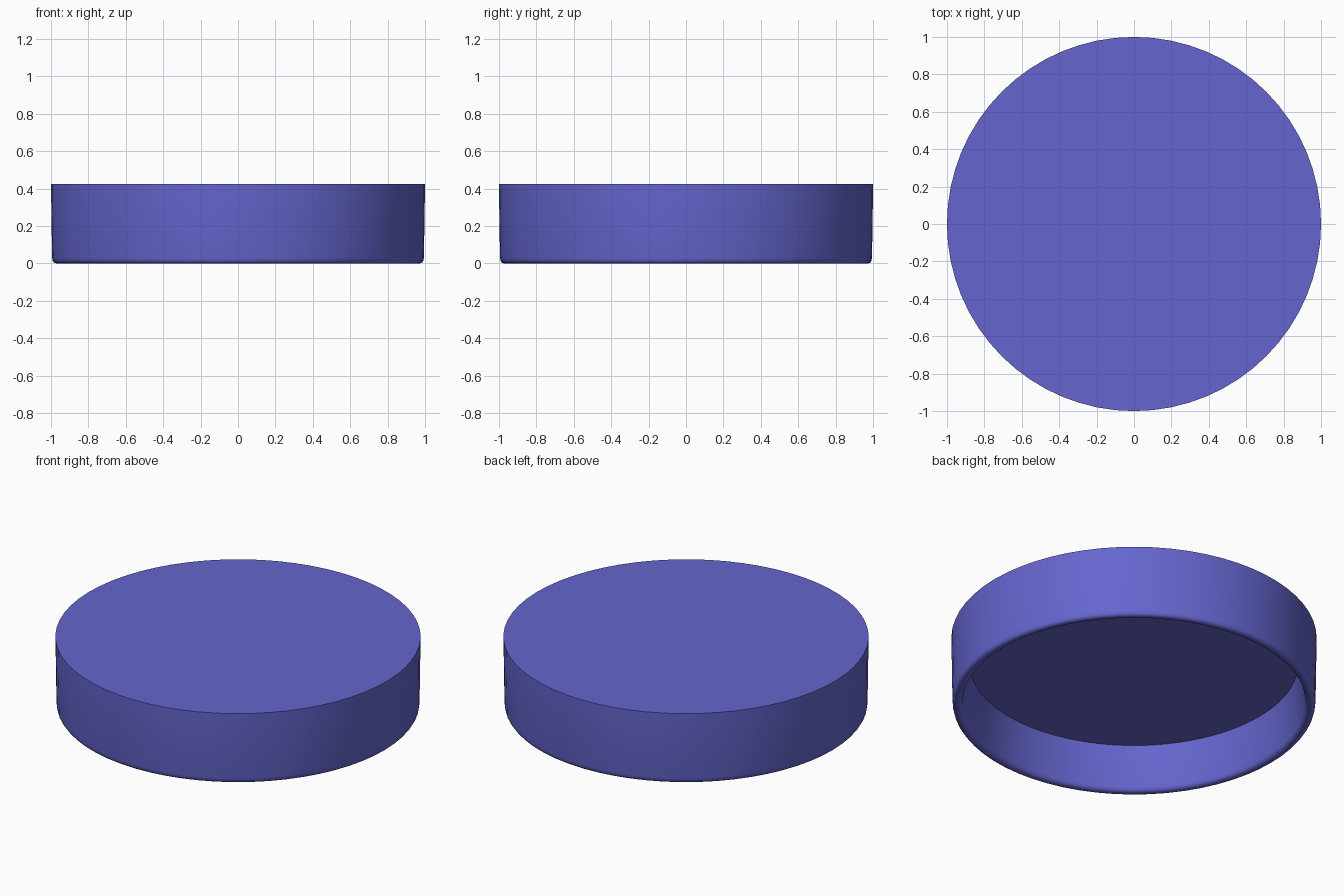
import bpy, bmesh, math

if "Cube" in bpy.data.objects:
    bpy.data.objects.remove(bpy.data.objects["Cube"])

SEGMENTS = 64

# Lid cross-section (radius, height): top disc, outer wall, rounded rim, hollow underside
profile = [(0, 0.425), (1.0, 0.425), (0.994, 0.03), (0.991, 0.014), (0.984, 0.004),
           (0.972, 0.0), (0.955, 0.002), (0.944, 0.01), (0.938, 0.025),
           (0.90, 0.265), (0, 0.265)]

bm = bmesh.new()
verts = [bm.verts.new((r, 0, z)) for r, z in profile]
edges = [bm.edges.new(pair) for pair in zip(verts, verts[1:])]
bmesh.ops.spin(bm, geom=verts + edges, cent=(0, 0, 0), axis=(0, 0, 1),
               angle=math.tau, steps=SEGMENTS, use_duplicate=False)
bmesh.ops.remove_doubles(bm, verts=bm.verts, dist=0.0005)
bmesh.ops.recalc_face_normals(bm, faces=bm.faces)

mesh = bpy.data.meshes.new("lid")
bm.to_mesh(mesh)
bm.free()
lid = bpy.data.objects.new("lid", mesh)
bpy.context.collection.objects.link(lid)

# Blue-violet finish
blue = bpy.data.materials.new("blue_violet")
blue.diffuse_color = (0.13, 0.13, 0.62, 1)
blue.use_nodes = True
blue.node_tree.nodes["Principled BSDF"].inputs["Base Color"].default_value = blue.diffuse_color
mesh.materials.append(blue)

# Smooth walls and rim, crisp flat faces
bpy.context.view_layer.objects.active = lid
lid.select_set(True)
bpy.ops.object.shade_smooth_by_angle(angle=math.radians(40))
